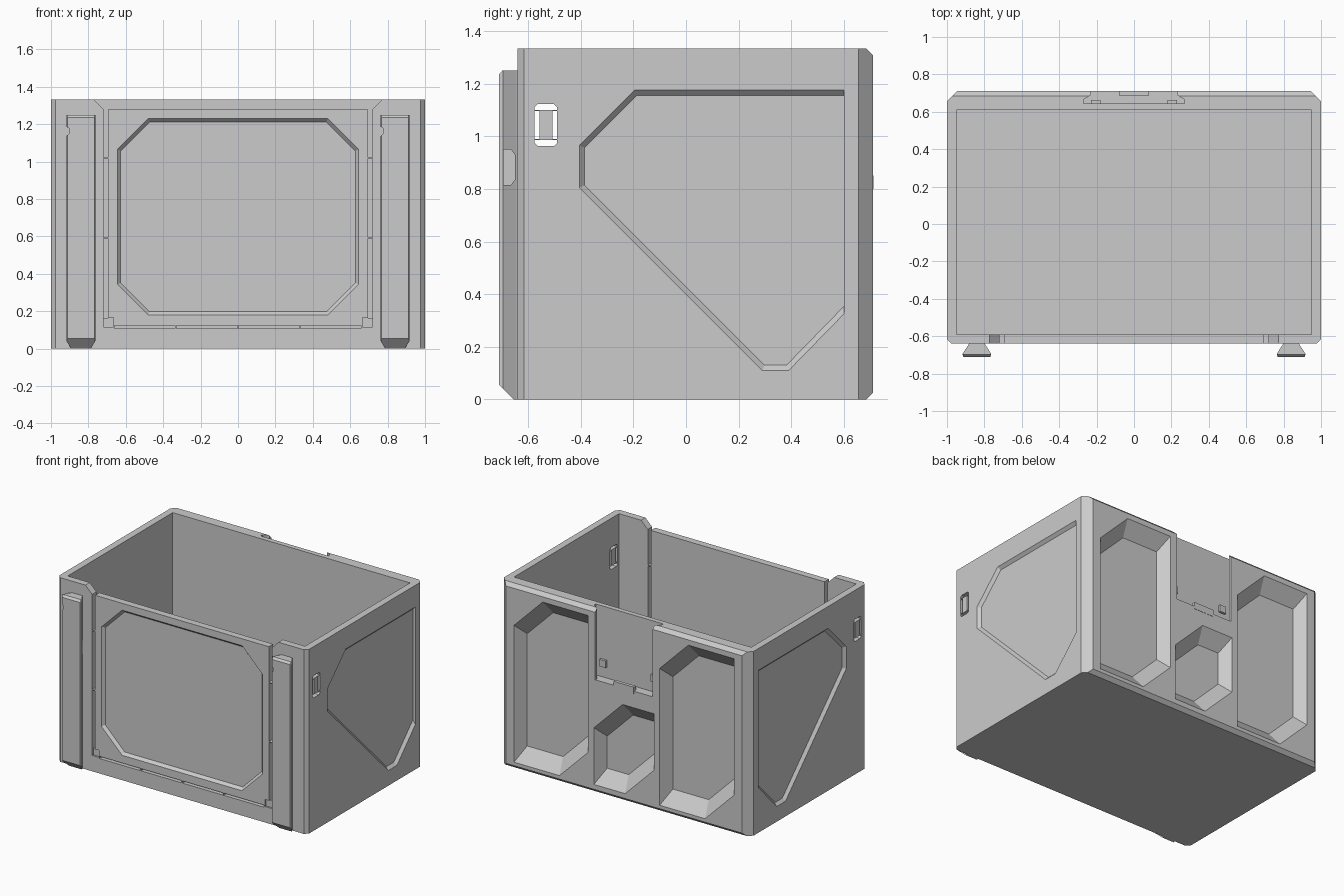
import bpy, bmesh
from mathutils import Vector

if "Cube" in bpy.data.objects:
    bpy.data.objects.remove(bpy.data.objects["Cube"])


def loft(name, rings):
    """Closed solid through matching rings of 3D points."""
    bm = bmesh.new()
    vs = [[bm.verts.new(p) for p in r] for r in rings]
    n = len(rings[0])
    bm.faces.new(vs[0])
    bm.faces.new(vs[-1])
    for a, b in zip(vs, vs[1:]):
        for i in range(n):
            j = (i + 1) % n
            bm.faces.new((a[i], a[j], b[j], b[i]))
    bmesh.ops.recalc_face_normals(bm, faces=bm.faces)
    me = bpy.data.meshes.new(name)
    bm.to_mesh(me)
    bm.free()
    ob = bpy.data.objects.new(name, me)
    bpy.context.collection.objects.link(ob)
    return ob


def box(name, x0, x1, y0, y1, z0, z1):
    base = [(x0, y0), (x1, y0), (x1, y1), (x0, y1)]
    return loft(name, [[(x, y, z) for x, y in base] for z in (z0, z1)])


def cut(target, cutter):
    """Subtract the cutter, then drop it."""
    cutter.hide_render = True
    m = target.modifiers.new("cut", 'BOOLEAN')
    m.operation, m.solver, m.object = 'DIFFERENCE', 'EXACT', cutter
    bpy.context.view_layer.objects.active = target
    bpy.ops.object.modifier_apply(modifier=m.name)
    bpy.data.objects.remove(cutter)


def inset(poly, offs):
    """Move every edge of a counter-clockwise polygon inward by its own offset."""
    n, lines, out = len(poly), [], []
    for i in range(n):
        a, b = Vector(poly[i]), Vector(poly[(i + 1) % n])
        d = (b - a).normalized()
        nrm = Vector((-d.y, d.x))
        lines.append((nrm, nrm.dot(a) + offs[i]))
    for i in range(n):
        (n1, c1), (n2, c2) = lines[i - 1], lines[i]
        det = n1.x * n2.y - n1.y * n2.x
        out.append(((c1 * n2.y - c2 * n1.y) / det, (n1.x * c2 - n2.x * c1) / det))
    return out


def recess(target, poly, offs, depth, place):
    """Sloped-wall pocket on the face described by place(u, v, depth)."""
    inner = inset(poly, offs)
    cut(target, loft("cutter", [[place(u, v, -.04) for u, v in poly],
                                [place(u, v, 0) for u, v in poly],
                                [place(u, v, depth) for u, v in inner]]))


def front(u, v, w): return (u, -.64 + w, v)
def back(u, v, w): return (u, .71 - w, v)
def right(u, v, w): return (1 - w, u, v)
def left(u, v, w): return (-1 + w, u, v)


# Main open box with chamfered upright corners
f, b = .025, .055
plan = [(-1 + f, -.64), (1 - f, -.64), (1, -.64 + f), (1, .71 - b),
        (1 - b, .71), (-1 + b, .71), (-1, .71 - b), (-1, -.64 + f)]
body = loft("crate_body", [[(x, y, z) for x, y in plan] for z in (0, 1.333)])
cut(body, box("cutter", -.95, .95, -.59, .61, .05, 1.5))

# Chamfers along the rear top and bottom edges
for tri in ([(.685, 1.333), (.74, 1.278), (.74, 1.4), (.685, 1.4)],
            [(.685, 0), (.74, .055), (.74, -.1), (.685, -.1)]):
    cut(body, loft("cutter", [[(x, y, z) for y, z in tri] for x in (-1.1, 1.1)]))

# Lowered front edge
dip = [(-.72, 1.28), (.72, 1.28), (.773, 1.333), (.773, 1.4), (-.773, 1.4), (-.773, 1.333)]
cut(body, loft("cutter", [[(x, y, z) for x, z in dip] for y in (-.7, -.55)]))

# Narrow gaps around the front panel, interrupted by thin bridges
for s in (-1, 1):
    xs = sorted((s * .695, s * .719))
    for z0, z1 in ((.165, .588), (.593, 1.018), (1.023, 1.4)):
        cut(body, box("cutter", *xs, -.7, -.55, z0, z1))
    xs = sorted((s * .665, s * .719))
    cut(body, box("cutter", *xs, -.7, -.628, .115, .166))
for x0 in (-.66, -.328, .004, .334):
    cut(body, box("cutter", x0, x0 + .324, -.7, -.55, .108, .124))

# Front panel recess
X, x, t, bt = .645, .48, 1.23, .18
octagon = [(-x, bt), (x, bt), (X, bt + .165), (X, t - .165),
           (x, t), (-x, t), (-X, t - .165), (-X, bt + .165)]
recess(body, octagon, [.018] * 8, .02, front)

# Side recesses and strap openings
side = [(.29, .11), (.39, .11), (.6, .325), (.6, 1.175),
        (-.195, 1.175), (-.405, .965), (-.405, .805)]
c = .012
hole = [(-.575 + c, .962), (-.49 - c, .962), (-.49, .962 + c), (-.49, 1.122 - c),
        (-.49 - c, 1.122), (-.575 + c, 1.122), (-.575, 1.122 - c), (-.575, .962 + c)]
for place, s in ((right, 1), (left, -1)):
    recess(body, side, [.02, .02, 0, .02, .02, .02, .02], .02, place)
    recess(body, hole, [0] * 8, .08, place)
    xs = sorted((s * .953, s * .998))
    box("strap_bar", *xs, -.556, -.508, .985, 1.1)
    for z in (.985, 1.096):
        box("strap_bridge", *xs, -.577, -.488, z, z + .004)


# Deep rear pockets with two cut corners
def rear_pocket(x0, x1, z0, z1):
    k = .23
    poly = [(x0 + k, z0), (x1, z0), (x1, z1 - k), (x1 - k, z1), (x0, z1), (x0, z0 + k)]
    recess(body, poly, [.1, .05, .09, .1, .05, .09], .08, back)


rear_pocket(.286, .88, .05, 1.27)
rear_pocket(-.88, -.286, .05, 1.27)
rear_pocket(-.24, .24, .06, .70)

# Rear latch slot: undercut sides and a small catch on its lower edge
slot = [(-.23, .75), (.23, .75), (.23, .69), (.27, .665), (.27, .645),
        (-.27, .645), (-.27, .665), (-.23, .69)]
cut(body, loft("cutter", [[(x, y, z) for x, y in slot] for z in (.82, 1.5)]))
box("latch_catch", -.08, .08, .688, .712, .8, .85)
for s in (-1, 1):
    xs = sorted((s * .18, s * .23))
    box("latch_stop", *xs, .64, .662, .9, .95)

# Dovetail rails on the front
for name, cx in (("left_rail", -.84), ("right_rail", .84)):
    prof = [(-.04, -.635), (-.045, -.645), (-.077, -.695), (-.072, -.71),
            (.072, -.71), (.077, -.695), (.045, -.645), (.04, -.635)]
    rail = loft(name, [[(cx + u, y, 0) for u, y in prof],
                       [(cx + u, y, 1.235) for u, y in prof],
                       [(cx + u, max(y, -.697), 1.25) for u, y in prof]])
    # slanted foot
    foot = [(-.75, .095), (-.65, -.005), (-.65, -.05), (-.75, -.05)]
    cut(rail, loft("cutter", [[(cx + u, y, z) for y, z in foot] for u in (-.2, .2)]))
    # click notch near the top
    nick = [(-.1, 1.12), (-.1, 1.2), (-.064, 1.178), (-.064, 1.148)]
    cut(rail, loft("cutter", [[(cx + u, y, z) for u, z in nick] for y in (-.75, -.645)]))
    # side pocket behind the lip
    pocket = [(-.693, .815), (-.665, .815), (-.65, .835), (-.65, .93), (-.665, .95), (-.693, .95)]
    cut(rail, loft("cutter", [[(cx + u, y, z) for y, z in pocket] for u in (.035, .12)]))
